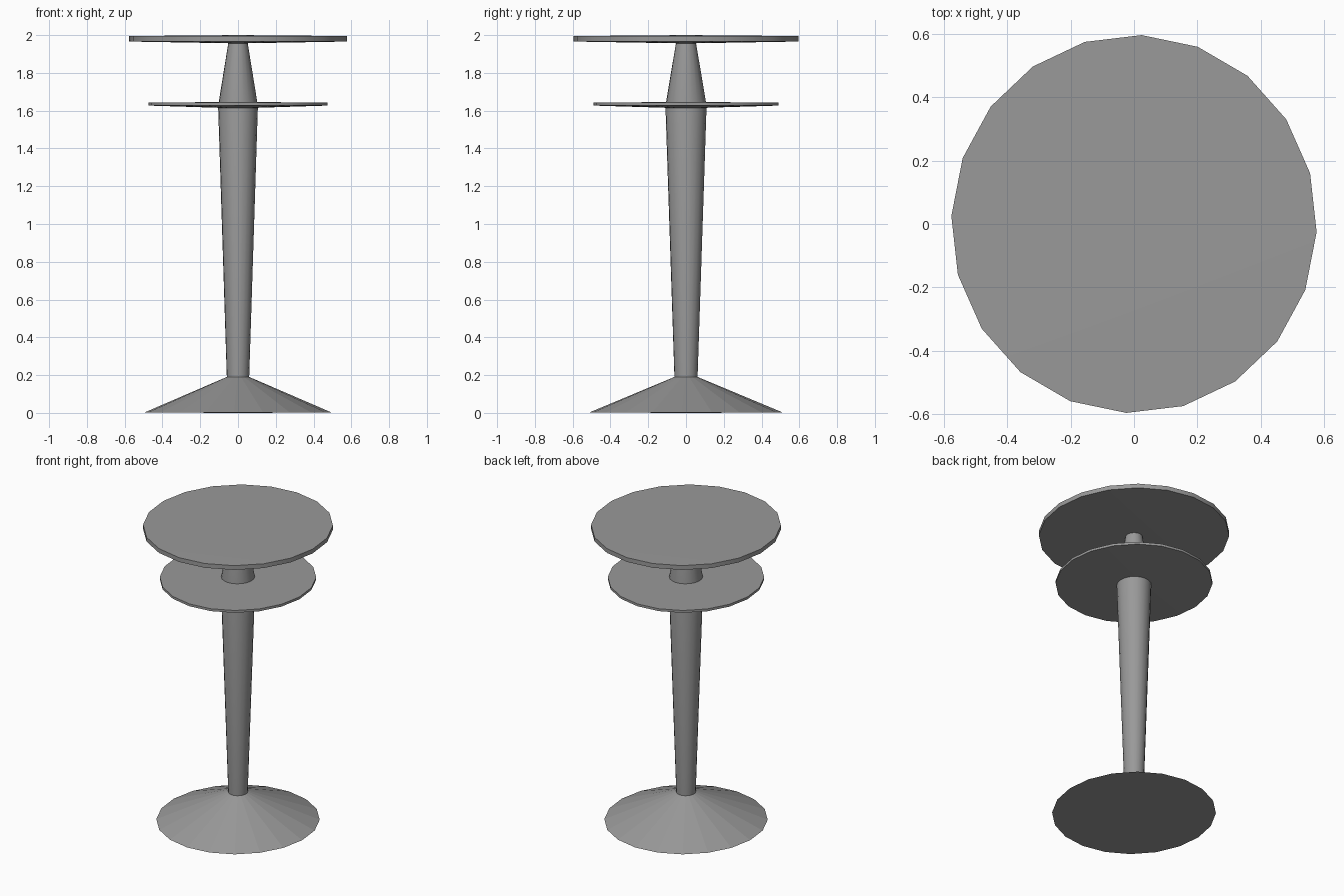
import bpy, bmesh, math

if "Cube" in bpy.data.objects:
    bpy.data.objects.remove(bpy.data.objects["Cube"])

SIDES = 20
OFFSET = math.radians(-2.4)
SQUASH = 0.967  # slightly narrower in x than in y

# Dark grey finish shared by every part
grey = bpy.data.materials.new("dark_grey")
grey.diffuse_color = (0.32, 0.32, 0.32, 1)
grey.use_nodes = True
grey.node_tree.nodes["Principled BSDF"].inputs["Base Color"].default_value = grey.diffuse_color


def lathe(name, profile, smooth_angle=30):
    """Spin (radius, z) points into a closed 20-sided solid; radius 0 makes a pole."""
    bm = bmesh.new()
    rings = []
    for r, z in profile:
        if r == 0:
            rings.append([bm.verts.new((0, 0, z))] * SIDES)
            continue
        ring = []
        for i in range(SIDES):
            a = OFFSET + 2 * math.pi * i / SIDES
            ring.append(bm.verts.new((r * SQUASH * math.cos(a), r * math.sin(a), z)))
        rings.append(ring)
    for low, high in zip(rings, rings[1:]):
        for i in range(SIDES):
            j = (i + 1) % SIDES
            corners = list(dict.fromkeys((low[i], low[j], high[j], high[i])))
            bm.faces.new(corners)
    bmesh.ops.recalc_face_normals(bm, faces=bm.faces)
    mesh = bpy.data.meshes.new(name)
    bm.to_mesh(mesh)
    bm.free()
    mesh.materials.append(grey)
    obj = bpy.data.objects.new(name, mesh)
    bpy.context.collection.objects.link(obj)
    bpy.ops.object.select_all(action='DESELECT')
    obj.select_set(True)
    bpy.context.view_layer.objects.active = obj
    bpy.ops.object.shade_smooth_by_angle(angle=math.radians(smooth_angle))
    return obj


# Conical foot with a sharp rim and faint facets
lathe("base", [(0, 0), (0.513, 0.002), (0.062, 0.19), (0, 0.19)], smooth_angle=4)

# Column: widens up to the shelf, then narrows to the tabletop
lathe("column", [(0, 0.18), (0.061, 0.18), (0.109, 1.625), (0.052, 1.965), (0, 1.965)])

# Thin shelf and thicker tabletop, both very slightly domed
lathe("shelf", [(0, 1.612), (0.491, 1.627), (0.491, 1.643), (0, 1.646)])
lathe("tabletop", [(0, 1.956), (0.596, 1.966), (0.596, 1.995), (0, 2.0)])
